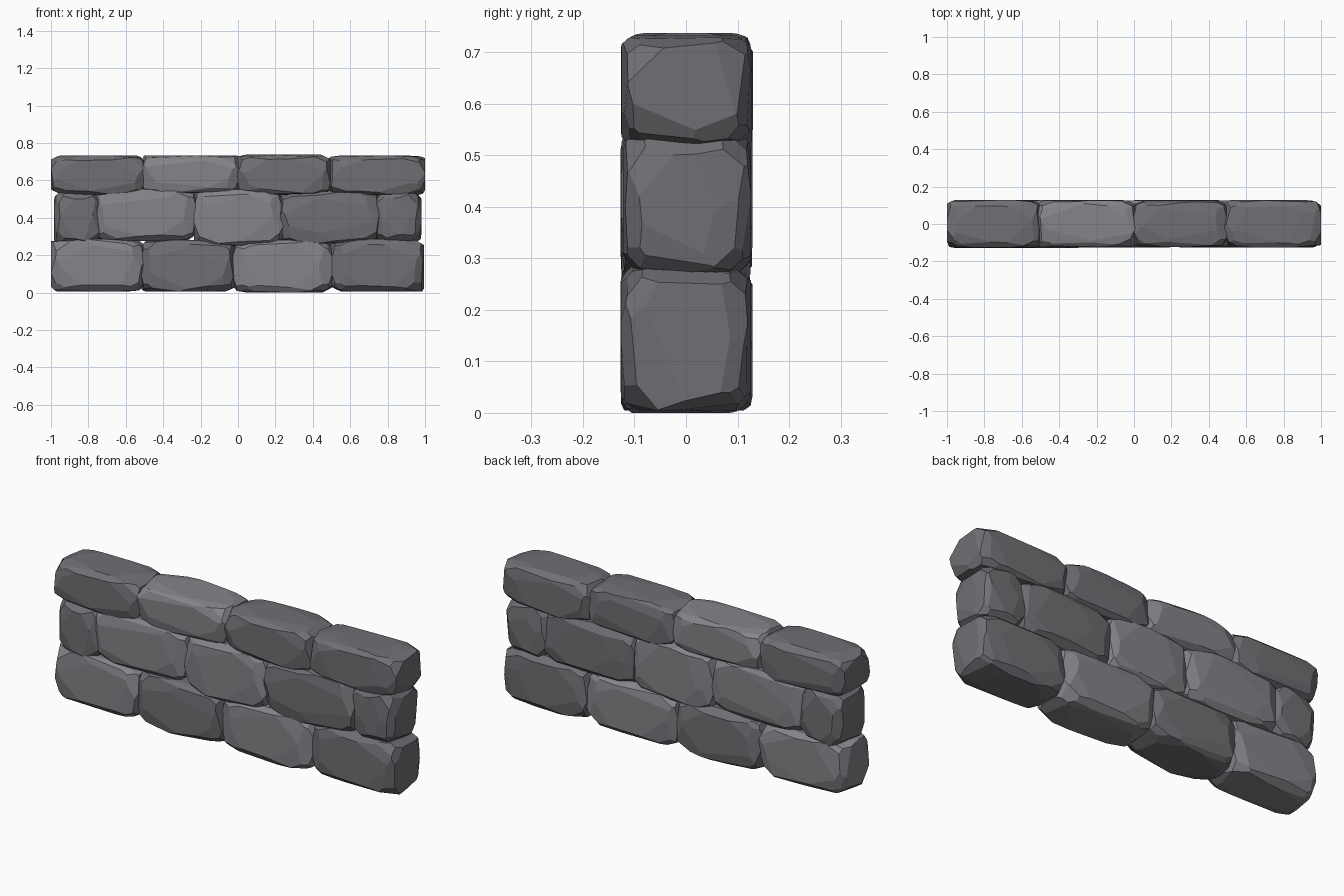
import bpy, bmesh, random
from itertools import product
from mathutils import Vector

if "Cube" in bpy.data.objects:
    bpy.data.objects.remove(bpy.data.objects["Cube"])

random.seed(11)


def material(name, v):
    m = bpy.data.materials.new(name)
    m.diffuse_color = (v, v, v * 1.1, 1)
    m.use_nodes = True
    m.node_tree.nodes["Principled BSDF"].inputs["Base Color"].default_value = m.diffuse_color
    return m


LIGHT = material("light_stone", 0.23)
DARK = material("dark_stone", 0.16)


def chisel(bm, n, p):
    # Cut with a plane tangent to a rounded unit box of exponent p
    q = p / (p - 1)
    n = Vector(n)
    d = sum(abs(c) ** q for c in n) ** (1 / q) * random.uniform(0.975, 1.005)
    n2 = n.length_squared
    bmesh.ops.bisect_plane(bm, geom=bm.verts[:] + bm.edges[:] + bm.faces[:], dist=1e-4,
                           plane_co=n * (d / n2), plane_no=n.normalized(), clear_outer=True)
    rim = [e for e in bm.edges if e.is_boundary]
    if rim:
        bmesh.ops.holes_fill(bm, edges=rim, sides=0)


def stone(name, x0, x1, z0, z1, mat, p):
    bm = bmesh.new()
    bmesh.ops.create_cube(bm, size=2)
    jit = lambda a: random.uniform(-a, a)
    # Chamfers on all edges and corners
    for s in product((-1, 0, 1), repeat=3):
        if sum(map(abs, s)) >= 2:
            chisel(bm, [c + jit(0.25) for c in s], p)
    # Shallow facets that pillow each face
    for axis in range(3):
        for sgn in (-1, 1):
            for u, v in product((-1, 1), repeat=2):
                n = [0, 0, 0]
                n[axis] = sgn
                n[(axis + 1) % 3] = u * random.uniform(0.03, 0.28)
                n[(axis + 2) % 3] = v * random.uniform(0.03, 0.28)
                chisel(bm, n, p)
    # Scale into place in the course
    y0, y1 = -0.125 + jit(0.003), 0.127 + jit(0.003)
    lo, hi = Vector((x0, y0, z0)), Vector((x1, y1, z1))
    for v in bm.verts:
        v.co = Vector([(lo[i] + hi[i]) / 2 + v.co[i] * (hi[i] - lo[i]) / 2 for i in range(3)])
    bmesh.ops.recalc_face_normals(bm, faces=bm.faces)
    me = bpy.data.meshes.new(name)
    bm.to_mesh(me)
    bm.free()
    me.materials.append(mat)
    bpy.context.collection.objects.link(bpy.data.objects.new(name, me))


# Three courses: (x0, x1, z0, z1, light?)
courses = {
    "bottom": [(-1.0, -0.505, 0.005, 0.285, 1), (-0.52, -0.015, 0.005, 0.28, 0),
               (-0.03, 0.505, 0.0, 0.282, 1), (0.495, 0.995, 0.005, 0.285, 0)],
    "middle": [(-0.985, -0.735, 0.255, 0.545, 0), (-0.77, -0.22, 0.275, 0.555, 1),
               (-0.235, 0.24, 0.25, 0.55, 1), (0.22, 0.76, 0.262, 0.54, 0),
               (0.735, 0.98, 0.265, 0.545, 0)],
    "top": [(-1.0, -0.5, 0.522, 0.732, 0), (-0.515, 0.01, 0.532, 0.732, 1),
            (-0.005, 0.5, 0.522, 0.737, 0), (0.485, 1.0, 0.522, 0.732, 0)],
}
for row, stones in courses.items():
    for i, (x0, x1, z0, z1, light) in enumerate(stones, 1):
        short = x1 - x0 < 0.3
        stone(f"{row}_stone_{i}", x0, x1, z0, z1, LIGHT if light else DARK, 4.2 if short else 5.5)
